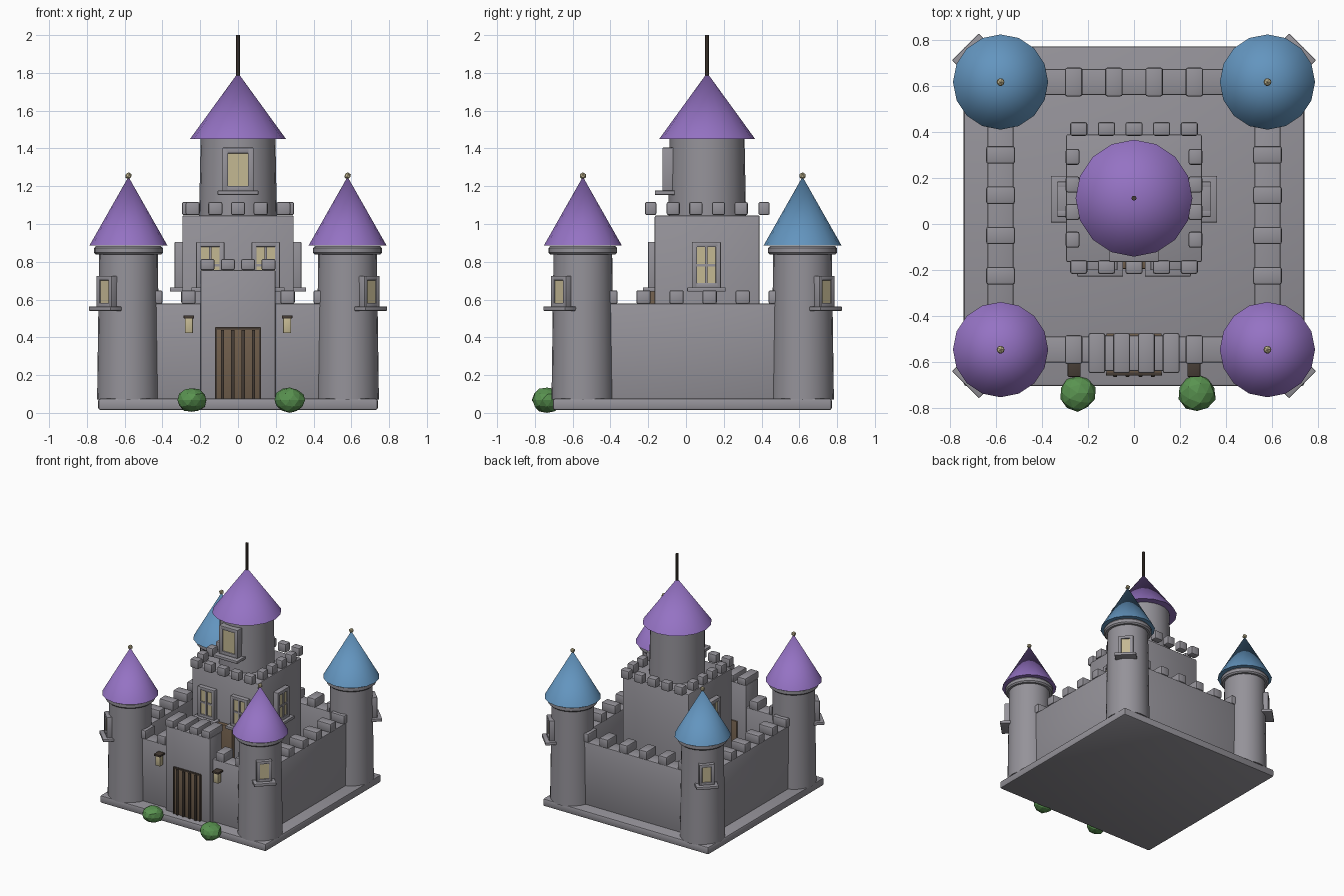
import bpy, bmesh, math, random
from mathutils import Matrix, Vector

if "Cube" in bpy.data.objects:
    bpy.data.objects.remove(bpy.data.objects["Cube"])

random.seed(4)


def material(name, rgb):
    m = bpy.data.materials.new(name)
    m.diffuse_color = (*rgb, 1)
    m.use_nodes = True
    m.node_tree.nodes["Principled BSDF"].inputs["Base Color"].default_value = m.diffuse_color
    return m


STONE = material("grey stone", (0.30, 0.29, 0.32))
PURPLE = material("purple roof", (0.30, 0.17, 0.55))
BLUE = material("blue roof", (0.125, 0.30, 0.52))
GLASS = material("warm window", (0.55, 0.48, 0.29))
WOOD = material("brown wood", (0.16, 0.11, 0.07))
DARK = material("dark timber", (0.06, 0.045, 0.035))
LEAF = material("leaf green", (0.10, 0.29, 0.08))


def finish(name, bm, mat, smooth=True):
    mesh = bpy.data.meshes.new(name)
    bm.to_mesh(mesh)
    bm.free()
    mesh.materials.append(mat)
    ob = bpy.data.objects.new(name, mesh)
    bpy.context.collection.objects.link(ob)
    if smooth:
        bpy.ops.object.select_all(action='DESELECT')
        ob.select_set(True)
        bpy.context.view_layer.objects.active = ob
        bpy.ops.object.shade_smooth_by_angle(angle=math.radians(35))
    return ob


def boxes(name, items, mat, bevel=0.008, world=Matrix()):
    """Rounded boxes in one object; each item is (centre, size)."""
    bm = bmesh.new()
    for c, s in items:
        bmesh.ops.create_cube(bm, size=1, matrix=world @ Matrix.Translation(c) @ Matrix.Diagonal((*s, 1)))
    if bevel:
        bmesh.ops.bevel(bm, geom=bm.edges[:], offset=bevel, segments=2, profile=0.5, affect='EDGES')
    return finish(name, bm, mat)


def span(x0, x1, y0, y1, z0, z1):
    """Box item from its limits."""
    return ((x0 + x1) / 2, (y0 + y1) / 2, (z0 + z1) / 2), (x1 - x0, y1 - y0, z1 - z0)


def lathe(name, x, y, profile, mat, sides=16):
    """Revolve (radius, z) points around a vertical axis, with closed ends."""
    bm = bmesh.new()
    rings = []
    for r, z in profile:
        if r == 0:
            rings.append([bm.verts.new((x, y, z))] * sides)
        else:
            rings.append([bm.verts.new((x + r * math.sin(2 * math.pi * i / sides),
                                        y - r * math.cos(2 * math.pi * i / sides), z)) for i in range(sides)])
    for a, b in zip(rings, rings[1:]):
        for i in range(sides):
            j = (i + 1) % sides
            quad = list(dict.fromkeys((a[i], a[j], b[j], b[i])))
            bm.faces.new(quad)
    for ring in (rings[0], rings[-1]):
        if ring[0] is not ring[1]:
            bm.faces.new(ring)
    bmesh.ops.recalc_face_normals(bm, faces=bm.faces[:])
    return finish(name, bm, mat)


def window(name, x, y, direction, z, w, h, out, sill, border, cross=False):
    """Framed window on a wall point, facing the given angle."""
    world = Matrix.Translation((x, y, z)) @ Matrix.Rotation(direction + math.pi / 2, 4, 'Z')
    a, b, d = w / 2, border, 0.05
    bars = [span(-a, -a + b, -out, d, 0, h), span(a - b, a, -out, d, 0, h),
            span(-a + b / 2, a - b / 2, -out, d, 0, b), span(-a + b / 2, a - b / 2, -out, d, h - b, h),
            span(-a - 0.025, a + 0.025, -sill, d, -0.018, 0.005)]
    boxes(name + "_frame", bars, STONE, 0.004, world)
    boxes(name + "_glass", [span(-a + b / 2, a - b / 2, 0.01 - out, d, b / 2, h - b / 2)], GLASS, 0, world)
    if cross:
        boxes(name + "_muntins", [span(-0.007, 0.007, -out + 0.002, d, b, h - b),
                                  span(-a + b, a - b, -out + 0.003, d, h * 0.5 - 0.007, h * 0.5 + 0.007)],
              STONE, 0, world)


TX, YF, YB, KY = 0.58, -0.546, 0.617, 0.112
LEVEL = 0.07

# Ground slab
boxes("base_slab", [span(-0.74, 0.74, -0.705, 0.772, 0.015, 0.076)], STONE, 0.012)

# Curtain walls
T = 0.057
boxes("side_walls", [span(s * TX - T, s * TX + T, YF, YB, LEVEL, 0.58) for s in (-1, 1)], STONE)
boxes("end_walls", [span(-TX, TX, y - T, y + T, LEVEL, 0.58) for y in (YF, YB)], STONE)

# Battlements along the walls
steps = [0.175 * (i - 2.5) for i in range(6)]
boxes("side_wall_merlons", [((s * TX, 0.0375 + t, 0.613), (0.125, 0.076, 0.072))
                            for s in (-1, 1) for t in steps], STONE, 0.01)
boxes("end_wall_merlons", [((t, y, 0.613), (0.076, 0.125, 0.072))
                           for y in (YF, YB) for t in steps if y > 0 or abs(t) > 0.2], STONE, 0.01)

# Corner towers with roofs, finials and outward windows
for label, sx, y, sy, roof in (("front_left", -1, YF, -1, PURPLE), ("front_right", 1, YF, -1, PURPLE),
                               ("back_left", -1, YB, 1, BLUE), ("back_right", 1, YB, 1, BLUE)):
    x = sx * TX
    lathe(label + "_tower", x, y, [(0.166, LEVEL), (0.155, 0.86)], STONE, 24)
    lathe(label + "_tower_ring", x, y, [(0.14, 0.838), (0.172, 0.838), (0.182, 0.848), (0.182, 0.872),
                                        (0.172, 0.884), (0.14, 0.884)], STONE, 24)
    lathe(label + "_roof", x, y, [(0.207, 0.885), (0, 1.25)], roof)
    bm = bmesh.new()
    bmesh.ops.create_icosphere(bm, subdivisions=1, radius=0.019, matrix=Matrix.Translation((x, y, 1.255)))
    finish(label + "_finial", bm, GLASS, False)
    ang = math.atan2(sy, sx)
    window(label + "_window", x + 0.16 * math.cos(ang), y + 0.16 * math.sin(ang), ang,
           0.558, 0.115, 0.168, 0.024, 0.056, 0.024)

# Central keep and its battlements
boxes("keep", [span(-0.295, 0.295, -0.166, 0.39, LEVEL, 1.045)], STONE)
keep_merlons = [((0.12 * i, y, 1.082), (0.075, 0.06, 0.07)) for i in range(-2, 3) for y in (-0.187, 0.413)]
keep_merlons += [((s * 0.267, KY + 0.12 * (i - 1.5), 1.082), (0.06, 0.07, 0.07)) for s in (-1, 1) for i in range(4)]
boxes("keep_merlons", keep_merlons, STONE, 0.01)
for side, s in (("left", -1), ("right", 1)):
    window(f"keep_{side}_window", s * 0.295, KY - 0.004, 0 if s > 0 else math.pi,
           0.66, 0.153, 0.245, 0.04, 0.066, 0.028, True)
    window(f"keep_front_{side}_window", s * 0.147, -0.166, -math.pi / 2,
           0.66, 0.15, 0.245, 0.035, 0.062, 0.026, True)
boxes("keep_door", [span(-0.085, 0.085, -0.195, -0.15, LEVEL, 0.65)], WOOD, 0.004)

# Upper drum, tall roof and flagpole
lathe("keep_drum", 0, KY, [(0.206, 1.03), (0.198, 1.455)], STONE, 24)
lathe("keep_roof", 0, KY, [(0.254, 1.45), (0, 1.80)], PURPLE)
lathe("flagpole", 0, KY, [(0.011, 1.75), (0.011, 2.0)], DARK, 8)
window("drum_window", 0, KY - 0.202, -math.pi / 2, 1.172, 0.165, 0.232, 0.035, 0.075, 0.03)

# Gatehouse
boxes("gatehouse", [span(-0.198, 0.198, -0.64, -0.485, LEVEL, 0.757)], STONE)
boxes("gatehouse_merlons", [((0.1075 * (i - 1.5), -0.561, 0.785), (0.074, 0.174, 0.06)) for i in range(4)],
      STONE, 0.01)
boxes("gate", [span(-0.12, 0.12, -0.652, -0.475, LEVEL, 0.45)], WOOD, 0.004)
gate_bars = [span(x - 0.009, x + 0.009, -0.664, -0.645, LEVEL, 0.44) for x in (-0.082, -0.028, 0.028, 0.082)]
gate_bars += [span(x - 0.006, x + 0.006, -0.658, -0.645, LEVEL, 0.452) for x in (-0.116, 0.116)]
gate_bars += [span(-0.12, 0.12, -0.658, -0.645, 0.442, 0.454)]
boxes("gate_bars", gate_bars, DARK, 0.002)

# Wall lanterns
for side, s in (("left", -1), ("right", 1)):
    x = s * 0.26
    boxes(side + "_lantern", [span(x - 0.021, x + 0.021, -0.655, -0.613, 0.422, 0.503)], GLASS, 0.003)
    boxes(side + "_lantern_cap", [span(x - 0.028, x + 0.028, -0.664, -0.598, 0.5, 0.516)], DARK, 0.003)

# Low-poly bushes
for side, x, r in (("left", -0.245, 0.08), ("right", 0.274, 0.084)):
    bm = bmesh.new()
    bmesh.ops.create_icosphere(bm, subdivisions=2, radius=r)
    for v in bm.verts:
        v.co *= random.uniform(0.92, 1.03)
        v.co = Vector((x + v.co.x, -0.735 + v.co.y, max(0, 0.068 + v.co.z * 0.82)))
    finish(side + "_bush", bm, LEAF, False)
